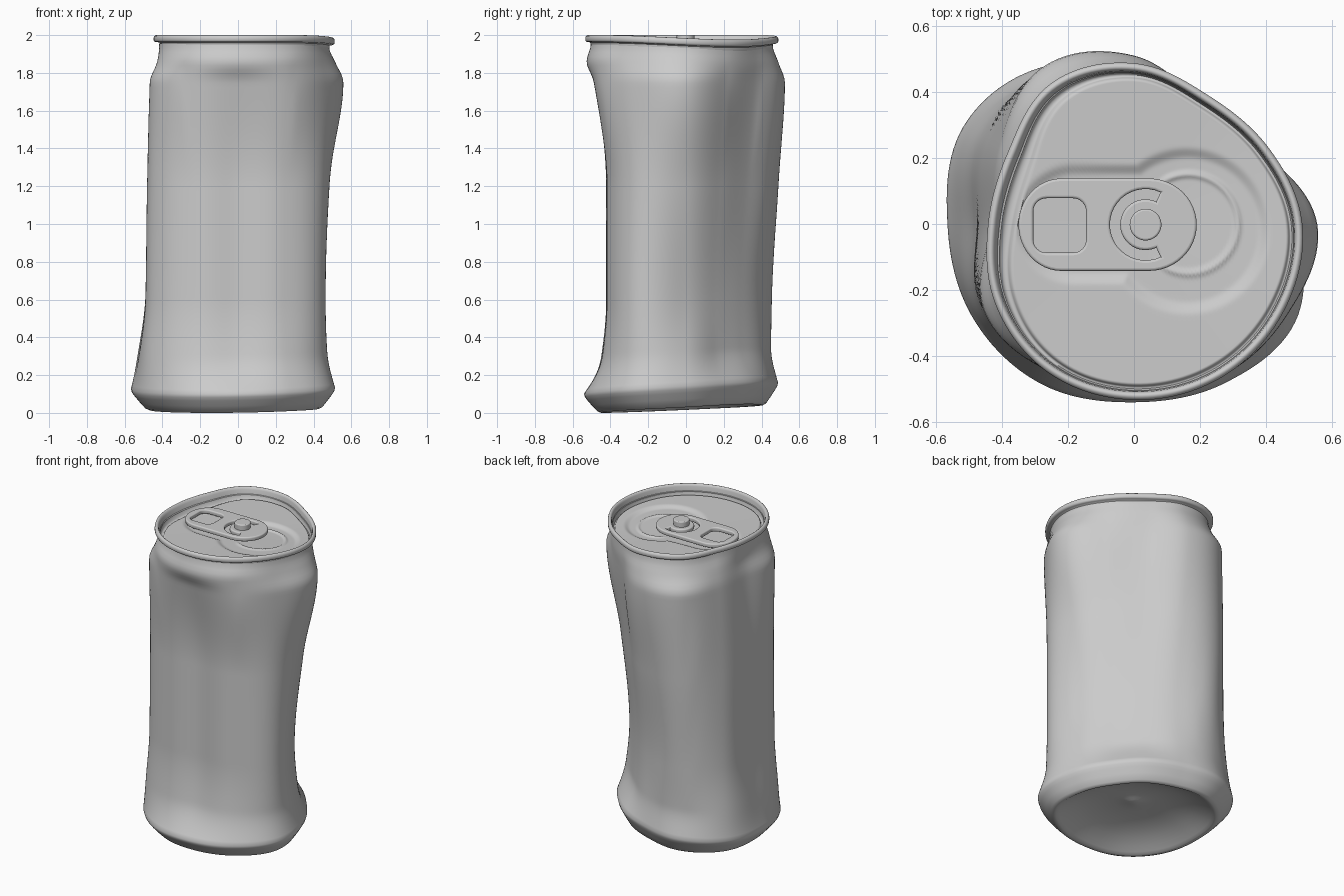
import bpy, bmesh, math
from math import sin, cos, pi, radians, hypot

if "Cube" in bpy.data.objects:
    bpy.data.objects.remove(bpy.data.objects["Cube"])

SEG = 160
metal = bpy.data.materials.new("bare_aluminium_grey")
metal.diffuse_color = (0.6, 0.6, 0.6, 1)
metal.use_nodes = True
metal.node_tree.nodes["Principled BSDF"].inputs["Base Color"].default_value = metal.diffuse_color

# Dented cross-sections: radius every 30 degrees, counter-clockwise from +x
RIM = [.51, .468, .45, .487, .495, .44, .442, .485, .52, .533, .535, .525]
LEVELS = [
    (.10, [.48, .41, .41, .45, .55, .595, .565, .565, .56, .54, .555, .57]),
    (.30, [.43, .335, .335, .41, .51, .565, .525, .55, .50, .44, .49, .525]),
    (.60, [.405, .325, .325, .40, .515, .535, .485, .53, .475, .41, .47, .52]),
    (1.2, [.46, .375, .365, .455, .54, .51, .47, .525, .475, .41, .47, .525]),
    (1.75, [.555, .445, .42, .51, .55, .47, .43, .525, .515, .485, .53, .54]),
    (1.86, [.515, .445, .425, .485, .495, .44, .41, .48, .52, .526, .535, .515]),
    (1.955, [r - .03 for r in RIM]),
]


def radius(row, a):
    """Periodic smooth interpolation round one cross-section."""
    t = (a / (2 * pi) * 12) % 12
    i = int(t)
    f = t - i
    p0, p1, p2, p3 = (row[(i + k) % 12] for k in (-1, 0, 1, 2))
    return p1 + .5 * f * (p2 - p0 + f * (2 * p0 - 5 * p1 + 4 * p2 - p3
                                         + f * (3 * (p1 - p2) + p3 - p0)))


def body_radius(z, a):
    """Smooth interpolation between the cross-sections up the can."""
    zs = [l[0] for l in LEVELS]
    rs = [radius(l[1], a) for l in LEVELS]
    n = len(zs)

    def slope(i):
        if i == 0:
            return 1.4 * (rs[1] - rs[0]) / (zs[1] - zs[0])
        if i == n - 1:
            return 0
        d0 = (rs[i] - rs[i - 1]) / (zs[i] - zs[i - 1])
        d1 = (rs[i + 1] - rs[i]) / (zs[i + 1] - zs[i])
        return 0 if d0 * d1 <= 0 else 2 * d0 * d1 / (d0 + d1)
    i = max(k for k in range(n - 1) if zs[k] <= z + 1e-9)
    h = zs[i + 1] - zs[i]
    t = (z - zs[i]) / h
    return ((2 * t**3 - 3 * t**2 + 1) * rs[i] + (t**3 - 2 * t**2 + t) * h * slope(i)
            + (3 * t**2 - 2 * t**3) * rs[i + 1] + (t**3 - t**2) * h * slope(i + 1))


def smooth(e0, e1, x):
    t = min(1, max(0, (x - e0) / (e1 - e0)))
    return t * t * (3 - 2 * t)


def base_lift(a, s=1):
    """The base is bent upward at the back, most at its widest edge."""
    return (.023 + .01 * smooth(.83, 1, s)) * (1 + cos(a - radians(72)))


def rim_drop(a):
    return -.024 * max(0, cos(a - radians(35))) ** 2


def finish(ob, angle):
    ob.data.materials.clear()
    ob.data.materials.append(metal)
    bpy.ops.object.select_all(action='DESELECT')
    ob.select_set(True)
    bpy.context.view_layer.objects.active = ob
    bpy.ops.object.shade_smooth_by_angle(angle=radians(angle))


def skin(name, rings, cap_first=False, cap_last=False):
    """Skin ring functions a -> (r, z) into a surface."""
    bm = bmesh.new()
    rows = []
    for fn in rings:
        row = []
        for j in range(SEG):
            a = 2 * pi * j / SEG
            r, z = fn(a)
            row.append(bm.verts.new((r * cos(a), r * sin(a), z)))
        rows.append(row)
    for lo, hi in zip(rows, rows[1:]):
        for j in range(SEG):
            k = (j + 1) % SEG
            bm.faces.new((lo[j], lo[k], hi[k], hi[j]))
    if cap_first:
        bm.faces.new(rows[0][::-1])
    if cap_last:
        bm.faces.new(rows[-1])
    me = bpy.data.meshes.new(name)
    bm.to_mesh(me)
    bm.free()
    ob = bpy.data.objects.new(name, me)
    bpy.context.collection.objects.link(ob)
    finish(ob, 60)


# Can body: domed underside, foot, dented wall, neck
base = [(.01, .104), (.06, .105), (.1, .109), (.2, .11), (.35, .102), (.5, .084), (.62, .06),
        (.72, .032), (.78, .012), (.81, .002), (.835, 0), (.87, .008), (.92, .036),
        (.965, .064), (.99, .082)]
rings = [lambda a, s=s, z=z: (s * radius(LEVELS[0][1], a), z + base_lift(a, s) * min(1, s / .8))
         for s, z in base]
N = 80
Z0, Z1 = LEVELS[0][0], LEVELS[-1][0]
for i in range(N + 1):
    z = Z0 + (Z1 - Z0) * i / N
    rings.append(lambda a, z=z: (body_radius(z, a), z + base_lift(a) * (1 - smooth(.1, .6, z))
                                 + rim_drop(a) * smooth(1.75, Z1, z)))
skin("can_body", rings, cap_first=True)

# Lid: rolled rim, countersink groove, pressed panel
profile = [(.03, 1.955), (.024, 1.962), (.010, 1.963), (.003, 1.967), (0, 1.974), (0, 1.986),
           (.003, 1.994), (.009, 1.999), (.015, 2.0), (.021, 1.996), (.025, 1.985),
           (.028, 1.955), (.031, 1.928), (.034, 1.922), (.039, 1.922), (.042, 1.927),
           (.045, 1.936), (.050, 1.939)]


def inset(d, a):
    """The countersink is wider on the pushed-in left side."""
    return d * (1 + .85 * max(0, cos(a - radians(165))) ** 2 * smooth(.02, .04, d))


def panel_z(x, y):
    """Teardrop recess and raised score line around the opening."""
    circle = hypot(x - .16, y + .02) - .235
    slot = hypot(max(0, abs(x + .06) - .12), y) - .165
    z = 1.939 - .014 * smooth(.02, -.02, min(circle, slot))
    score = abs(hypot(x - .165, y) - .15)
    return z + .008 * smooth(.014, 0, score) * smooth(.05, .12, x)


def panel_ring(s):
    def fn(a):
        r = s * (radius(RIM, a) - inset(.053, a))
        return r, panel_z(r * cos(a), r * sin(a)) + rim_drop(a) * s - .008 * (1 - s)
    return fn


rings = [lambda a, d=d, z=z: (radius(RIM, a) - inset(d, a), z + rim_drop(a)) for d, z in profile]
rings += [panel_ring(1 - i / 64) for i in range(64)]
skin("can_lid", rings, cap_last=True)


# Pull tab: rounded plate with a finger hole and a C-shaped slot
def arc(cx, cy, rx, ry, a0, a1, n=24):
    return [(cx + rx * cos(radians(a0 + (a1 - a0) * i / n)),
             cy + ry * sin(radians(a0 + (a1 - a0) * i / n))) for i in range(n + 1)]


outline = arc(.045, 0, .145, .14, -90, 90) + arc(-.22, 0, .13, .14, 90, 270)
hole = []
for cx, cy, a0 in ((-.185, .04, 0), (-.265, .04, 90), (-.265, -.045, 180), (-.185, -.045, 270)):
    hole += arc(cx, cy, .04, .04, a0, a0 + 90, 8)
slot = arc(.035, 0, .108, .108, 65, 295) + arc(.035, 0, .077, .077, 295, 65)

cu = bpy.data.curves.new("pull_tab", 'CURVE')
cu.dimensions = '2D'
cu.fill_mode = 'BOTH'
cu.extrude = .006
cu.bevel_depth = .008
cu.offset = -.008
cu.bevel_resolution = 3
for pts in (outline, hole, slot):
    sp = cu.splines.new('POLY')
    clean = [p for i, p in enumerate(pts) if hypot(p[0] - pts[i - 1][0], p[1] - pts[i - 1][1]) > 1e-5]
    sp.points.add(len(clean) - 1)
    for p, (x, y) in zip(sp.points, clean):
        p.co = (x, y, 0, 1)
    sp.use_cyclic_u = True
tab = bpy.data.objects.new("pull_tab", cu)
bpy.context.collection.objects.link(tab)
tab.location = (0, -.002, 1.95)
bpy.ops.object.select_all(action='DESELECT')
tab.select_set(True)
bpy.context.view_layer.objects.active = tab
bpy.ops.object.convert(target='MESH')
finish(bpy.context.view_layer.objects.active, 40)

# Rivet holding the tab
bpy.ops.mesh.primitive_cylinder_add(vertices=48, radius=.048, depth=.08, location=(.035, -.002, 1.96))
rivet = bpy.context.object
rivet.name = "tab_rivet"
bev = rivet.modifiers.new("soft_edge", 'BEVEL')
bev.width = .006
bev.segments = 3
finish(rivet, 40)
